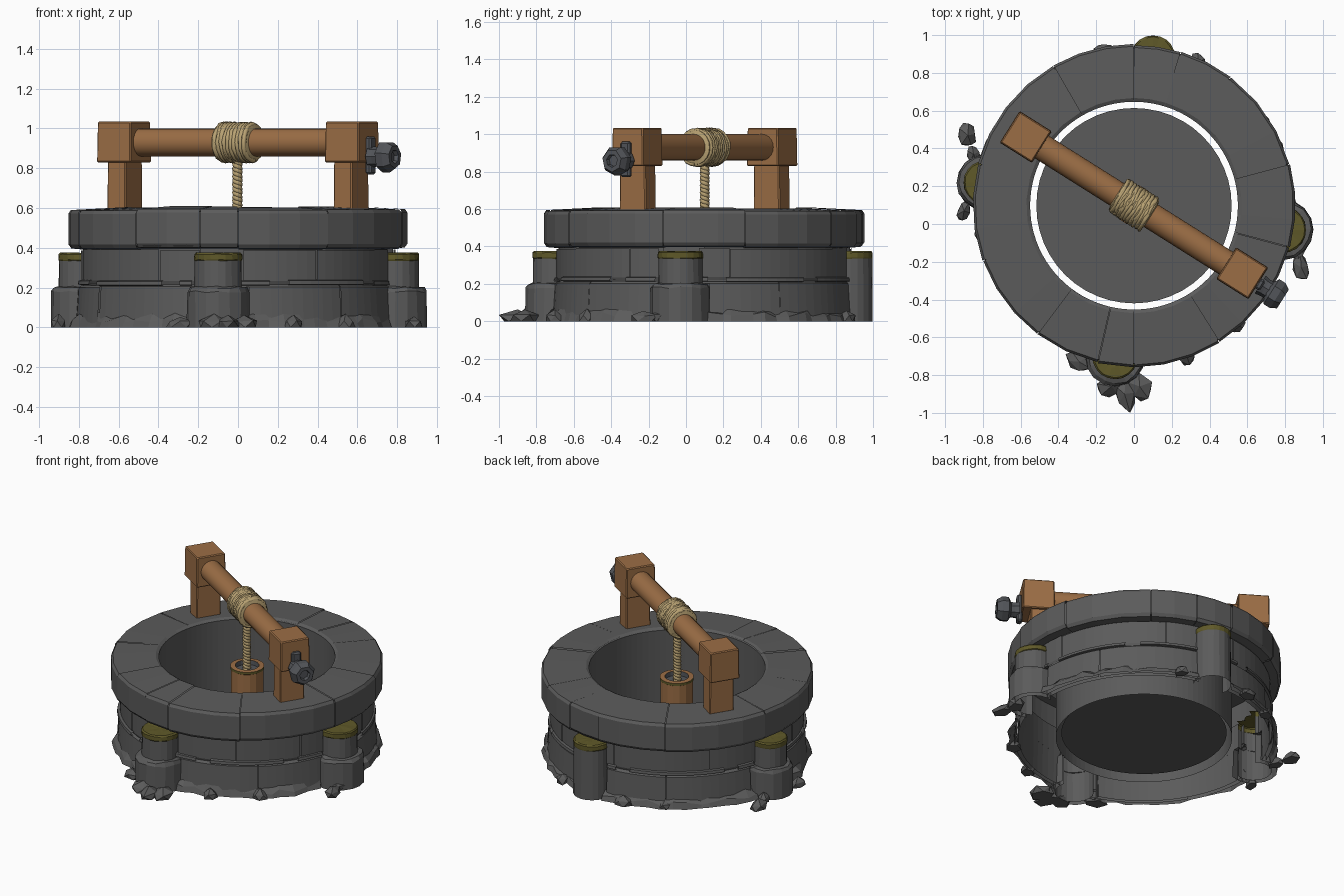
import bpy, bmesh, math, random
from mathutils import Matrix, Vector

if "Cube" in bpy.data.objects:
    bpy.data.objects.remove(bpy.data.objects["Cube"])
random.seed(4)
R = random.uniform
CEN = Vector((0, 0.097, 0))          # centre of the ring
# buttress pillars: name, x, y, scale, has a wide foot
PILLARS = (("front", -.10, -.70, 1, 1), ("right", .79, -.03, 1, 1),
           ("left", -.79, .22, .93, 1), ("back", .10, .88, .97, 0))


def mat(name, c):
    m = bpy.data.materials.new(name)
    m.diffuse_color = (*c, 1)
    m.use_nodes = True
    m.node_tree.nodes["Principled BSDF"].inputs["Base Color"].default_value = m.diffuse_color
    return m


STONE = mat("grey stone", (0.105, 0.105, 0.105))
MOSS = mat("olive moss", (0.115, 0.10, 0.022))
WOOD = mat("brown wood", (0.33, 0.155, 0.06))
ROPE = mat("tan rope", (0.48, 0.36, 0.17))
IRON = mat("dark iron", (0.085, 0.09, 0.10))


def cut(bm, test):
    bmesh.ops.delete(bm, geom=[f for f in bm.faces if test(f.calc_center_median())], context='FACES')


def in_pillar(c):
    return any(math.hypot(c.x - x, c.y - y) < s * (.15 if foot and c.z < .2 else .112)
               and c.z < .37 for _, x, y, s, foot in PILLARS)


def in_wall(c):
    return math.hypot(c.x - CEN.x, c.y - CEN.y) < .755


def finish(name, bm, *mats, M=None, smooth=False):
    bmesh.ops.recalc_face_normals(bm, faces=bm.faces)
    me = bpy.data.meshes.new(name)
    bm.to_mesh(me)
    bm.free()
    for m in mats:
        me.materials.append(m)
    o = bpy.data.objects.new(name, me)
    bpy.context.collection.objects.link(o)
    if M:
        o.matrix_world = M
    if smooth:
        bpy.context.view_layer.objects.active = o
        o.select_set(True)
        bpy.ops.object.shade_smooth_by_angle(angle=math.radians(35))
        o.select_set(False)
    return o


def polar(r, a, z):
    return CEN + Vector((r * math.cos(a), r * math.sin(a), z))


def lathe(name, prof, n, *mats, at=(0, 0, 0), M=None, jitter=0, smooth=False, rule=None, hide=None):
    bm = bmesh.new()
    cols = [[bm.verts.new(Vector(at) + Vector((r * math.cos(t), r * math.sin(t), z)))
             for r, z in prof for t in [2 * math.pi * i / n]] for i in range(n)]
    for i in range(n):
        a, b = cols[i], cols[(i + 1) % n]
        for j in range(len(prof) - 1):
            f = bm.faces.new((a[j], b[j], b[j + 1], a[j + 1]))
            if rule:
                f.material_index = rule(j)
    bmesh.ops.remove_doubles(bm, verts=bm.verts, dist=1e-5)
    for v in bm.verts:
        if jitter and v.co.z > 0.01:
            v.co += Vector((R(-1, 1), R(-1, 1), R(-1, 1))) * jitter
    if hide:
        cut(bm, hide)
    return finish(name, bm, *mats, M=M, smooth=smooth)


def stone_blocks(name, prof, joints, gap=0.0025, step=4, hide=in_pillar):
    """Ring of wedge stones with an open (r, z) section, split at the joints."""
    bm = bmesh.new()
    joints = sorted(joints)
    for k, a0 in enumerate(joints):
        a1 = joints[(k + 1) % len(joints)]
        if a1 <= a0:
            a1 += 360
        n = max(1, round((a1 - a0) / step))
        dr, dz = R(-.003, .005), R(-.005, .003)
        cols = []
        for i in range(n + 1):
            a = math.radians(a0 + (a1 - a0) * i / n)
            a += (gap if i == 0 else -gap if i == n else 0)
            cols.append([bm.verts.new(polar(r + (dr if r > .78 else 0), a, max(0, z + dz * (z > .01))))
                         for r, z in prof])
        for a, b in zip(cols, cols[1:]):
            for j in range(len(prof) - 1):
                bm.faces.new((a[j], b[j], b[j + 1], a[j + 1]))
    cut(bm, hide)
    return finish(name, bm, STONE)


def box(name, size, loc, m, M, bevel=0.006, taper=1):
    bm = bmesh.new()
    bmesh.ops.create_cube(bm, size=1)
    for v in bm.verts:
        s = taper if v.co.z > 0 else 1
        v.co = Vector((v.co.x * size[0] * s, v.co.y * size[1] * s, v.co.z * size[2])) + Vector(loc)
    bmesh.ops.bevel(bm, geom=bm.edges[:], offset=bevel, segments=1, affect='EDGES')
    return finish(name, bm, m, M=M)


def strand(name, pts, r, m, M=None):
    cu = bpy.data.curves.new(name, 'CURVE')
    cu.dimensions = '3D'
    cu.bevel_depth, cu.bevel_resolution, cu.use_fill_caps = r, 1, True
    sp = cu.splines.new('POLY')
    sp.points.add(len(pts) - 1)
    for p, q in zip(sp.points, pts):
        p.co = (*q, 1)
    cu.materials.append(m)
    o = bpy.data.objects.new(name, cu)
    bpy.context.collection.objects.link(o)
    if M:
        o.matrix_world = M


# --- stone ring: hollow shell (open below), two wall courses, rim ---
lathe("well_shell", [(.55, 0), (.55, .592), (.57, .598), (.835, .583), (.84, .41), (.78, .398),
                     (.78, .21), (.785, 0)], 90, STONE, at=CEN, hide=in_pillar)
stone_blocks("rim_stones", [(.785, .395), (.838, .40), (.852, .42), (.852, .575), (.840, .593),
                            (.57, .607), (.553, .598)],
             [53, 73, 90, 120, 165, 200, 233, 257, 270, 302, 345, 15], step=11)
stone_blocks("upper_wall", [(.782, .22), (.788, .235), (.788, .39)],
             [10, 60, 95, 140, 190, 240, 300, 330])
stone_blocks("lower_wall", [(.812, 0), (.799, .205), (.787, .215), (.78, .217)],
             [30, 80, 120, 160, 210, 270, 310, 350])
stone_blocks("wall_ledges", [(.785, .213), (.806, .217), (.803, .235), (.785, .24)],
             [5, 45, 100, 150, 205, 245, 285, 325], gap=.06)

# inner floor disc
bm = bmesh.new()
bmesh.ops.create_circle(bm, cap_ends=True, segments=48, radius=.517,
                        matrix=Matrix.Translation(CEN + Vector((0, 0, .04))))
finish("well_floor", bm, STONE)

# --- mossy pillars, open on the side buried in the wall ---
for name, x, y, s, foot in PILLARS:
    lathe(name + "_pillar", [(.122 * s, 0), (.118 * s, .335), (.121 * s, .34), (.121 * s, .367),
                             (.113 * s, .375), (.06 * s, .375), (0, .375)], 20, STONE, MOSS,
          at=(x, y, 0), rule=lambda j: int(j >= 1), jitter=.002, hide=in_wall)
    if foot:
        lathe(name + "_pillar_foot", [(.16 * s, 0), (.157 * s, .18), (.145 * s, .2), (.115 * s, .205)],
              16, STONE, at=(x, y, 0), jitter=.005, hide=in_wall)

# --- jagged rubble skirt and loose rocks around the base ---
bm = bmesh.new()
n = 64
ring = []
for i in range(n):
    a = 2 * math.pi * (i + R(-.3, .3)) / n
    ro = R(.82, .86)
    ring.append([bm.verts.new(polar(*p)) for p in
                 ((ro, a, 0), (ro - .012, a, R(.02, .05)), (.80, a, R(.045, .08)))])
for i in range(n):
    a, b = ring[i], ring[(i + 1) % n]
    for j in range(2):
        bm.faces.new((a[j], b[j], b[j + 1], a[j + 1]))
cut(bm, in_pillar)
finish("rubble_skirt", bm, STONE)

bm = bmesh.new()
for x, y, sx, sy, rot in ((-.88, .47, .05, .075, 8), (-.90, .07, .035, .06, -20), (-.85, .37, .04, .06, 20),
                          (.885, -.23, .05, .08, 15), (.86, -.13, .05, .07, 0), (-.05, -.90, .06, .095, 8),
                          (.03, -.86, .07, .08, 20), (-.12, -.86, .09, .06, 15),
                          (-.29, -.73, .08, .05, -30), (.28, -.70, .05, .05, 0),
                          (.54, -.53, .05, .05, 45), (.34, .86, .045, .05, 20), (-.16, .91, .06, .045, 10),
                          (-.40, .80, .05, .05, 30)):
    M = (Matrix.Translation((x, y, .01)) @ Matrix.Rotation(math.radians(rot), 4, 'Z')
         @ Matrix.Diagonal((sx, sy, .05, 1)))
    for v in bmesh.ops.create_icosphere(bm, subdivisions=1, radius=1)['verts']:
        v.co = M @ (v.co * R(.8, 1.2))
        v.co.z = max(0, v.co.z)
        v.co.y = max(-1, v.co.y)
min(bm.verts, key=lambda v: v.co.y).co.y = -1.0      # sharp tip of the front rock
finish("loose_rocks", bm, STONE)

# --- windlass, built along its own x axis then turned ---
W = Matrix.Translation((0, .1, 0)) @ Matrix.Rotation(math.radians(-32.2), 4, 'Z')
ALONG = Matrix.Rotation(math.pi / 2, 4, 'Y')
AX = W @ Matrix.Translation((0, 0, .93)) @ ALONG      # z of this frame runs along the beam
for s, side in ((-1, "left"), (1, "right")):
    box(side + "_post", (.11, .165, .26), (s * .672, 0, .72), WOOD, W, taper=.97)
    box(side + "_post_head", (.202, .198, .205), (s * .677, 0, .932), WOOD, W, taper=.97)
lathe("beam", [(0, -.6), (.07, -.6), (.07, .6), (0, .6)], 20, WOOD, M=AX, smooth=True)

# rope wound on the beam
lathe("rope_core", [(.07, -.106), (.093, -.10), (.093, .10), (.07, .106)], 20, ROPE, M=AX)
for k in range(2):
    pts = []
    for i in range(20 * 10 + 1):
        a = 2 * math.pi * i / 20 + k * math.pi
        r = .092 + R(-.003, .003)
        pts.append((r * math.cos(a), r * math.sin(a),
                    (-.095 + .19 * i / 200) * (-1) ** k + R(-.004, .004)))
    strand("wound_rope_%d" % k, pts, .0115, ROPE, AX)

# hanging twisted rope
for k in range(2):
    strand("hanging_rope_%d" % k,
           [Vector((-.003 + .013 * math.cos(a), .1 + .013 * math.sin(a), .86 - .36 * i / 90))
            for i in range(91) for a in [i * .62 + k * math.pi]], .0145, ROPE)

# bucket
lathe("bucket", [(0, .33), (.104, .33), (.104, .51), (.107, .512), (.107, .528), (.075, .53),
                 (.073, .50), (0, .50)], 16, WOOD, MOSS, IRON, at=(0, .1, 0),
      rule=lambda j: (0, 0, 0, 1, 0, 2, 2)[j])

# iron crank fitting on the right head
box("crank_plate", (.035, .06, .19), (.788, 0, .865), IRON, W, bevel=.01)
CR = W @ Matrix.Translation((.79, 0, .858)) @ ALONG
lathe("crank_shaft", [(.055, 0), (.05, .03), (.05, .09)], 8, IRON, M=CR)
lathe("crank_nut", [(.045, .05), (.08, .07), (.08, .11), (.06, .142), (.035, .142), (.03, .12),
                    (0, .12)], 7, IRON, M=CR)
